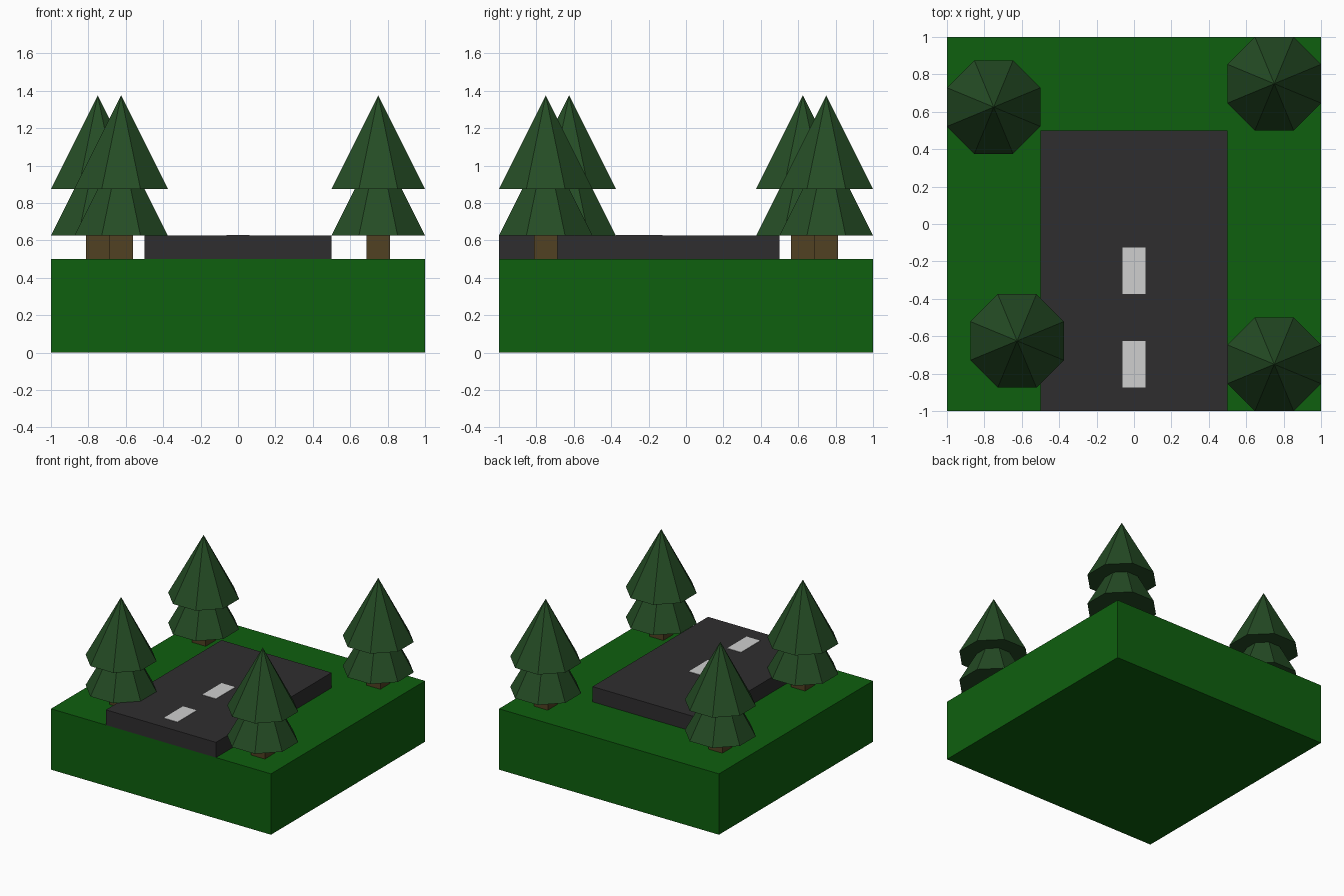
import bpy
import math

if "Cube" in bpy.data.objects:
    bpy.data.objects.remove(bpy.data.objects["Cube"])


def material(name, rgb):
    m = bpy.data.materials.new(name)
    m.diffuse_color = (*rgb, 1.0)
    m.use_nodes = True
    m.node_tree.nodes["Principled BSDF"].inputs["Base Color"].default_value = m.diffuse_color
    return m


GRASS = material("grass green", (0.0045, 0.115, 0.0045))
ASPHALT = material("asphalt grey", (0.028, 0.027, 0.028))
PAINT = material("road paint", (0.62, 0.62, 0.62))
BARK = material("bark brown", (0.082, 0.052, 0.016))
LEAF = material("pine green", (0.018, 0.072, 0.018))


def finish(name, mat):
    ob = bpy.context.object
    ob.name = name
    ob.data.materials.append(mat)
    return ob


def box(name, lo, hi, mat):
    centre = [(a + b) / 2 for a, b in zip(lo, hi)]
    bpy.ops.mesh.primitive_cube_add(size=1, location=centre)
    ob = finish(name, mat)
    ob.scale = [b - a for a, b in zip(lo, hi)]
    bpy.ops.object.transform_apply(location=False, rotation=False, scale=True)


def foliage(name, x, y, z):
    # eight-sided cone, flats facing the axes, 0.5 across flats
    bpy.ops.mesh.primitive_cone_add(
        vertices=8, radius1=0.25 / math.cos(math.pi / 8), radius2=0, depth=0.5,
        location=(x, y, z + 0.25), rotation=(0, 0, math.pi / 8))
    finish(name, LEAF)


# Ground block and raised road ending short of the back
box("ground", (-1, -1, 0), (1, 1, 0.5), GRASS)
box("road", (-0.5, -1, 0.5), (0.5, 0.5, 0.625), ASPHALT)

# Centre line dashes
for i, y in enumerate((-0.875, -0.375)):
    box(f"road_dash_{i + 1}", (-0.0625, y, 0.622), (0.0625, y + 0.25, 0.628), PAINT)

# Trees: square trunk and two stacked cones
for i, (x, y) in enumerate([(-0.75, 0.625), (0.75, 0.75), (-0.625, -0.625), (0.75, -0.75)]):
    box(f"trunk_{i + 1}", (x - 0.0625, y - 0.0625, 0.5), (x + 0.0625, y + 0.0625, 0.64), BARK)
    foliage(f"lower_foliage_{i + 1}", x, y, 0.6255)
    foliage(f"upper_foliage_{i + 1}", x, y, 0.875)

# Primitive cones have a corner on an axis before the turn, so flats now face the axes
for ob in bpy.data.objects:
    for p in ob.data.polygons:
        p.use_smooth = False
